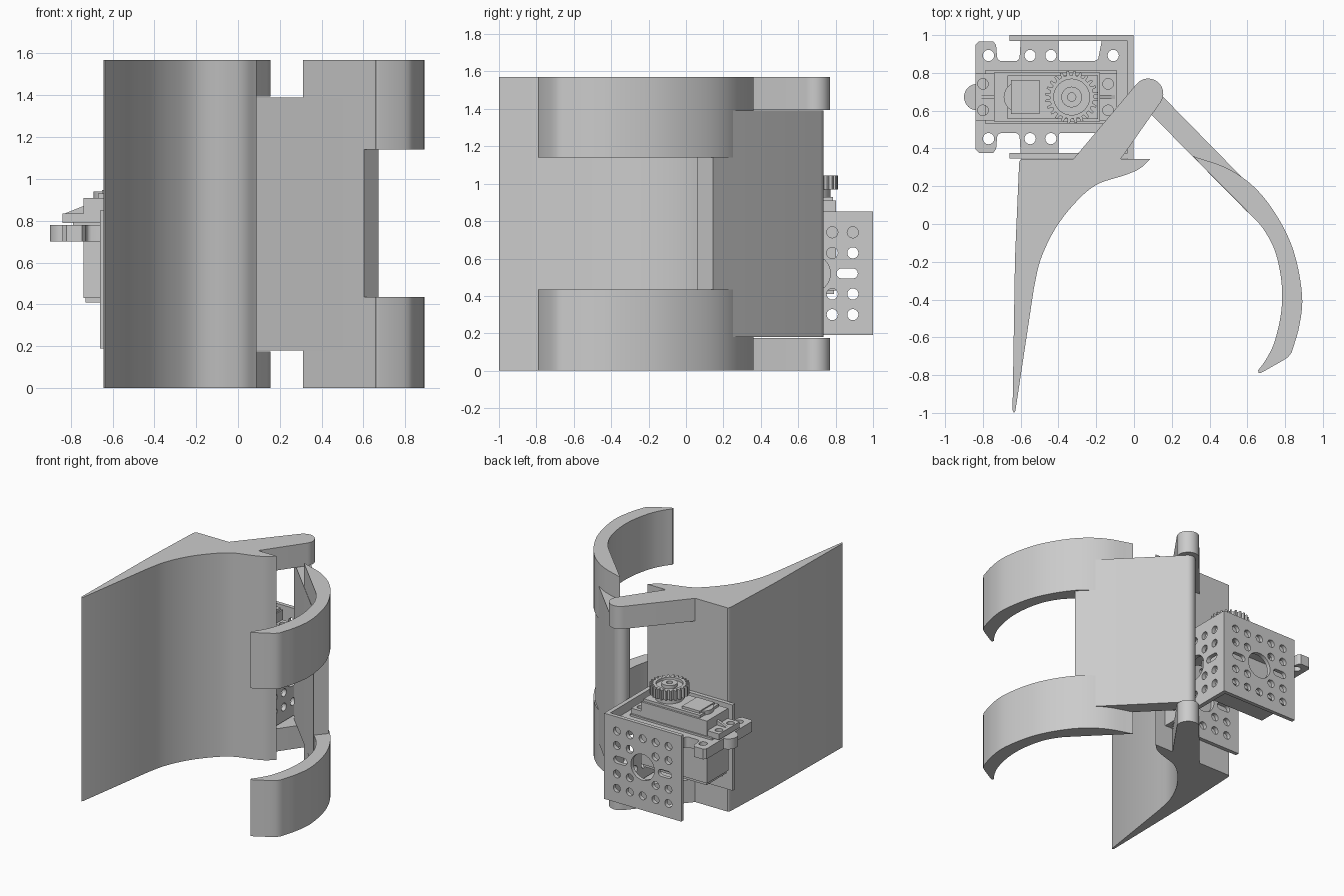
import bpy, bmesh, math
from mathutils import Matrix, Vector

if "Cube" in bpy.data.objects:
    bpy.data.objects.remove(bpy.data.objects["Cube"])

AXES = {'Z': Matrix.Identity(4),
        'X': Matrix(((0, 0, 1, 0), (1, 0, 0, 0), (0, 1, 0, 0), (0, 0, 0, 1))),   # profile (y, z)
        'Y': Matrix(((0, 1, 0, 0), (0, 0, 1, 0), (1, 0, 0, 0), (0, 0, 0, 1)))}   # profile (z, x)


def prism(name, loops, lo, hi, axis='Z'):
    """Extrude an outline (first loop) with holes (other loops) from lo to hi."""
    cu = bpy.data.curves.new(name, 'CURVE')
    cu.dimensions, cu.fill_mode, cu.extrude = '2D', 'BOTH', (hi - lo) / 2
    for pts in loops:
        s = cu.splines.new('POLY')
        s.points.add(len(pts) - 1)
        for p, q in zip(s.points, pts):
            p.co = (q[0], q[1], 0, 1)
        s.use_cyclic_u = True
    tmp = bpy.data.objects.new(name + "_outline", cu)
    bpy.context.collection.objects.link(tmp)
    dg = bpy.context.evaluated_depsgraph_get()
    me = bpy.data.meshes.new_from_object(tmp.evaluated_get(dg))
    bpy.data.objects.remove(tmp)
    bpy.data.curves.remove(cu)
    bm = bmesh.new()
    bm.from_mesh(me)
    bmesh.ops.remove_doubles(bm, verts=bm.verts, dist=1e-5)
    bmesh.ops.transform(bm, verts=bm.verts,
                        matrix=AXES[axis] @ Matrix.Translation((0, 0, (lo + hi) / 2)))
    bmesh.ops.recalc_face_normals(bm, faces=bm.faces)
    bm.to_mesh(me)
    bm.free()
    me.name = name
    ob = bpy.data.objects.new(name, me)
    bpy.context.collection.objects.link(ob)
    return ob


def arc(cx, cy, r, a0, a1, n=16):
    return [(cx + r * math.cos(math.radians(a0 + (a1 - a0) * i / n)),
             cy + r * math.sin(math.radians(a0 + (a1 - a0) * i / n))) for i in range(n + 1)]


def circle(cx, cy, r, n=24):
    return arc(cx, cy, r, 0, 360, n)[:-1]


def rect(x0, y0, x1, y1):
    return [(x0, y0), (x1, y0), (x1, y1), (x0, y1)]


def smooth(pts, n=6):
    """Catmull-Rom curve through the points."""
    v = [Vector(p) for p in pts]
    v = [2 * v[0] - v[1]] + v + [2 * v[-1] - v[-2]]
    out = []
    for a, b, c, d in zip(v, v[1:], v[2:], v[3:]):
        for i in range(n):
            t = i / n
            out.append(tuple(0.5 * (2 * b + (c - a) * t + (2 * a - 5 * b + 4 * c - d) * t * t
                                    + (3 * b - a - 3 * c + d) * t ** 3)))
    return out + [tuple(v[-2])]


H = 1.57

# Fixed jaw: concave scoop
scoop = smooth([(.088, .345), (.03, .293), (-.05, .258), (-.2, .207), (-.315, .108),
                (-.42, -.03), (-.495, -.19), (-.53, -.34)])
prism("fixed_jaw", [scoop + [(-.628, -.99), (-.635, -1), (-.643, -.985), (-.63, -.18),
                             (-.608, .325), (-.602, .34), (-.595, .345)]], 0, H)

# Hinge arms, top and bottom
arm = arc(.075, .69, .08, -36, 141) + [(-.32, .345), (-.07, .345)]
for name, z in (("hinge_arm_lower", 0), ("hinge_arm_upper", H - .175)):
    prism(name, [arm], z, z + .175)

# Moving finger: flat hinge plate and two curved claws
plate = arc(.07, .68, .055, 45, 225) + [(.602, .062), (.672, .145)]
prism("finger_plate", [plate], .18, 1.39)
outer = smooth([(.31, .36), (.5, .292), (.65, .182), (.77, .02), (.85, -.16), (.89, -.38),
                (.875, -.54), (.835, -.68)])
inner = smooth([(.657, -.775), (.7, -.715), (.745, -.62), (.78, -.46), (.78, -.3),
                (.745, -.14), (.68, -.02), (.602, .065)])
claw = outer + [(.815, -.705), (.79, -.722), (.675, -.787), (.66, -.79)] + inner
for name, z0, z1 in (("claw_lower", 0, .435), ("claw_upper", 1.14, H)):
    prism(name, [claw], z0, z1)

# Perforated U bracket
G = .11


def hole_pattern(cu, cv, slots_along_u):
    holes = [circle(cu, cv, .1, 32)]
    for i in (-2, -1, 0, 1, 2):
        for j in (-2, -1, 0, 1, 2):
            on_row, on_col = (j, i) if slots_along_u else (i, j)
            if on_row == 0 or (on_col == 0 and abs(on_row) == 1):
                continue
            holes.append(circle(cu + i * G, cv + j * G, .03, 16))
    for s in (-1, 1):
        c, d = .19 * s, .03
        if slots_along_u:
            holes.append(arc(cu + c + d, cv, .027, -90, 90, 8) + arc(cu + c - d, cv, .027, 90, 270, 8))
        else:
            holes.append(arc(cu, cv + c + d, .027, 0, 180, 8) + arc(cu, cv + c - d, .027, 180, 360, 8))
    return holes


prism("bracket_web", [rect(.345, .19, 1, .85)] + hole_pattern(.672, .52, True), -.035, -.002, 'X')
for name, y in (("bracket_flange_front", .346), ("bracket_flange_back", .97)):
    prism(name, [rect(.19, -.66, .85, -.002)] + hole_pattern(.52, -.33, False), y, y + .03, 'Y')

# Motor mounting plate with notched edges and a rounded nose
CY = .672
half = [(-.03, .3), (-.17, .3), (-.19, .2)] + [(-.21, .19), (-.39, .19), (-.4, .2)] + \
       [(-.4, .3), (-.6, .3), (-.605, .22)] + arc(-.63, .215, .025, 0, -90, 4) + \
       arc(-.7, .215, .025, 270, 180, 4) + [(-.73, .275), (-.745, .295), (-.82, .295), (-.84, .275)]
nose = arc(-.83, 0, .07, 98, 262, 14)
outline = half + nose + [(x, -y) for x, y in reversed(half)]
outline = [(x, y + CY) for x, y in outline]
holes = [circle(x, CY + s * .22, .03, 16) for x in (-.77, -.55, -.44, -.11) for s in (-1, 1)]
prism("motor_plate", [outline] + holes, .70, .78)

# Motor case
prism("motor_frame", [rect(-.79, CY - .14, -.09, CY + .14)], .775, .795)
prism("motor_case", [rect(-.74, CY - .13, -.18, CY + .13)], .43, .91)
prism("motor_foot", [rect(-.73, CY - .12, -.19, CY + .12)], .41, .43)
prism("motor_cap", [rect(-.67, CY - .115, -.19, CY + .115)], .91, .93)
prism("motor_cap_block", [rect(-.65, CY - .09, -.5, CY + .09)], .93, .948)
prism("motor_cap_bump", [circle(-.61, CY, .08)], .91, .94)

# Mounting ears with screw rings and stiffening ribs
for side, x0, x1, hx in (("left", -.84, -.74, -.8), ("right", -.18, -.09, -.137)):
    prism("motor_ear_" + side, [rect(x0, CY - .125, x1, CY + .125)] +
          [circle(hx, CY + s * .07, .028, 16) for s in (-1, 1)], .79, .835)
    rib = [(.83, x0), (.83, x1), (.87, x1 if side == "left" else x0)]
    prism("motor_ear_rib_" + side, [rib], CY - .01, CY + .01, 'Y')

# Output gear
GX, N = -.33, 24
teeth = []
for i in range(N):
    for f, r in ((0, .115), (.3, .115), (.42, .14), (.75, .14), (.9, .115)):
        a = 2 * math.pi * (i + f) / N
        teeth.append((GX + r * math.cos(a), CY + r * math.sin(a)))
prism("gear_shaft", [circle(GX, CY, .1, 32)], .91, .975)
prism("gear_rim", [teeth, circle(GX, CY, .095, 32)], .97, 1.045)
prism("gear_disc", [circle(GX, CY, .096, 32)], .972, 1.025)
prism("gear_hub", [circle(GX, CY, .055), circle(GX, CY, .022, 16)], 1.02, 1.05)

# Smooth curved walls, keep hard edges
for ob in bpy.context.scene.objects:
    ob.select_set(True)
    bpy.context.view_layer.objects.active = ob
bpy.ops.object.shade_smooth_by_angle(angle=math.radians(30))
